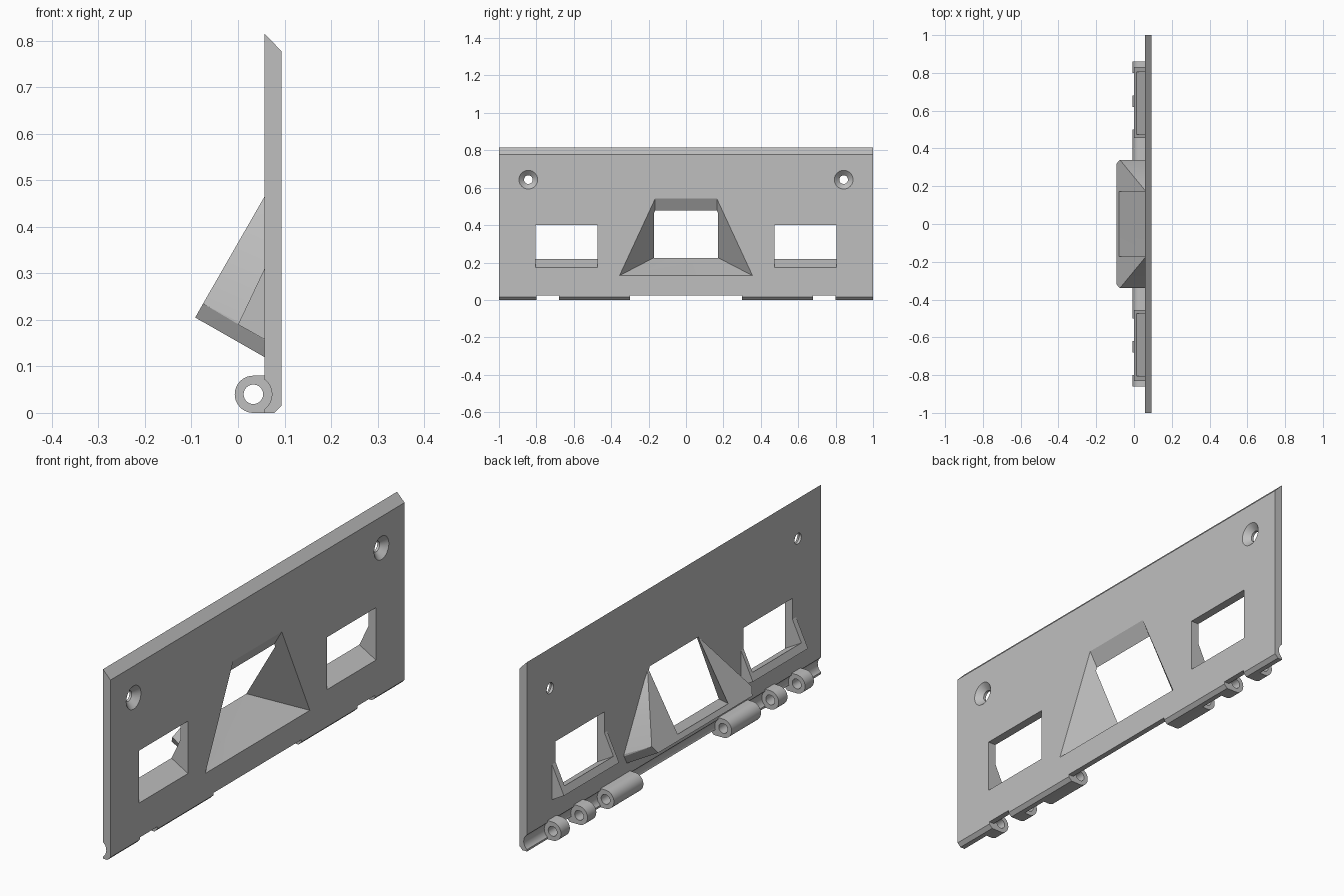
import bpy, bmesh, math
from mathutils import Vector

cube = bpy.data.objects.get("Cube")
if cube:
    bpy.data.objects.remove(cube, do_unlink=True)

grey = bpy.data.materials.new("plain_grey")
grey.use_nodes = True
grey.diffuse_color = (0.52, 0.52, 0.52, 1)
grey.node_tree.nodes["Principled BSDF"].inputs["Base Color"].default_value = (0.52, 0.52, 0.52, 1)

BACK, FRONT = 0.057, 0.093        # plate faces along x
PIN_X, PIN_Z, PIN_R = 0.033, 0.04, 0.04


def make(name, bm):
    bmesh.ops.recalc_face_normals(bm, faces=bm.faces)
    mesh = bpy.data.meshes.new(name)
    bm.to_mesh(mesh)
    bm.free()
    mesh.materials.append(grey)
    ob = bpy.data.objects.new(name, mesh)
    bpy.context.collection.objects.link(ob)
    return ob


def prism(name, profile, y0, y1):
    """Extrude an x-z profile along y."""
    bm = bmesh.new()
    face = bm.faces.new([bm.verts.new((x, y0, z)) for x, z in profile])
    ext = bmesh.ops.extrude_face_region(bm, geom=[face])
    verts = [g for g in ext["geom"] if isinstance(g, bmesh.types.BMVert)]
    bmesh.ops.translate(bm, verts=verts, vec=(0, y1 - y0, 0))
    return make(name, bm)


def mirrored_hull(name, points):
    """Convex hull of points and their copies across y = 0."""
    bm = bmesh.new()
    for p in points:
        for s in (-1, 1):
            bm.verts.new((p[0], s * p[1], p[2]))
    bmesh.ops.convex_hull(bm, input=bm.verts)
    bmesh.ops.dissolve_limit(bm, angle_limit=0.01, verts=bm.verts, edges=bm.edges)
    return make(name, bm)


def arc(radius, a0, a1, n):
    return [(PIN_X + radius * math.cos(math.radians(a0 + (a1 - a0) * i / n)),
             PIN_Z + radius * math.sin(math.radians(a0 + (a1 - a0) * i / n)))
            for i in range(n + 1)]


def box(x0, x1, z0, z1):
    return [(x0, z0), (x1, z0), (x1, z1), (x0, z1)]


def lathe_x(name, rings, y, z, n=32):
    """Solid of revolution about an axis parallel to x."""
    bm = bmesh.new()
    loops = [[bm.verts.new((x, y + r * math.cos(math.tau * i / n),
                            z + r * math.sin(math.tau * i / n))) for i in range(n)]
             for x, r in rings]
    for a, b in zip(loops, loops[1:]):
        for i in range(n):
            j = (i + 1) % n
            bm.faces.new((a[i], a[j], b[j], b[i]))
    bm.faces.new(loops[0])
    bm.faces.new(loops[-1])
    return make(name, bm)


# Plate with slanted top and chamfered lower front edge
plate = prism("mounting_plate", [(BACK, 0), (0.078, 0), (FRONT, 0.015),
                                 (FRONT, 0.778), (BACK, 0.815)], -1, 1)


def combine(tool, operation):
    mod = plate.modifiers.new("combine", "BOOLEAN")
    mod.operation, mod.solver, mod.object = operation, "EXACT", tool
    bpy.context.view_layer.objects.active = plate
    bpy.ops.object.modifier_apply(modifier=mod.name)
    bpy.data.objects.remove(tool, do_unlink=True)


def both_sides(y0, y1):
    return [(y0, y1), (-y1, -y0)]


# Round clearance grooves between the hinge knuckles
gaps = [(-0.3, 0.3)]
for a, b in ((0.5, 0.62), (0.68, 0.8), (0.86, 1.05)):
    gaps += both_sides(a, b)
for a, b in gaps:
    combine(prism("groove", arc(PIN_R, 0, 345, 23), a, b), "DIFFERENCE")

# Raised lower edge where the mating hinge passes
for a, b in [(-0.3, 0.3)] + both_sides(0.68, 0.8):
    combine(prism("edge_relief", box(0.02, 0.12, -0.05, 0.025), a, b), "DIFFERENCE")

# Hinge knuckles
for a, b in ((0.3, 0.5), (0.62, 0.68), (0.8, 0.86)):
    for y0, y1 in both_sides(a, b):
        shape = arc(PIN_R, 90, 270, 20) + [(0.07, 0), (0.07, 0.08)]
        combine(prism("knuckle", shape, y0, y1), "UNION")

# Central funnel hood
hood = [(BACK, 0.18, 0.465), (BACK, 0.34, 0.157), (BACK, 0.32, 0.12)]
hood += [(0.075, y, z) for x, y, z in hood]
hood += [(-0.075, 0.34, 0.235), (-0.092, 0.32, 0.205)]
combine(mirrored_hull("centre_hood", hood), "UNION")

# Small side hoods
for y0, y1 in both_sides(0.455, 0.83):
    shape = [(0.07, 0.31), (BACK, 0.31), (0, 0.19), (BACK, 0.158), (0.07, 0.158)]
    combine(prism("side_hood", shape, y0, y1), "UNION")

# Central flared opening
rear = Vector((-0.08, 0.165, 0.225))
top = rear.lerp(Vector((FRONT, 0.165, 0.525)), 1.1)
low = rear.lerp(Vector((FRONT, 0.355, 0.13)), 1.1)
out = Vector((-0.866, 0, 0.5)) * 0.008
combine(mirrored_hull("centre_opening", [rear, top, low, rear + out, top + out]), "DIFFERENCE")

# Side windows with sloping sills
for y0, y1 in both_sides(0.473, 0.805):
    shape = [(0.12, 0.159), (0.12, 0.4), (-0.05, 0.4), (-0.05, 0.257)]
    combine(prism("side_window", shape, y0, y1), "DIFFERENCE")

# Hinge pin bores, kept clear of the plate body
for y0, y1 in both_sides(0.28, 0.9):
    combine(prism("pin_bore", arc(0.021, 0, 345, 23), y0, y1), "DIFFERENCE")

# Countersunk screw holes
for y in (-0.843, 0.843):
    rings = [(0, 0.023), (0.068, 0.023), (FRONT, 0.05), (0.1, 0.0576)]
    combine(lathe_x("screw_hole", rings, y, 0.643), "DIFFERENCE")

bpy.ops.object.select_all(action="DESELECT")
plate.select_set(True)
bpy.context.view_layer.objects.active = plate
bpy.ops.object.shade_smooth_by_angle(angle=math.radians(25))
